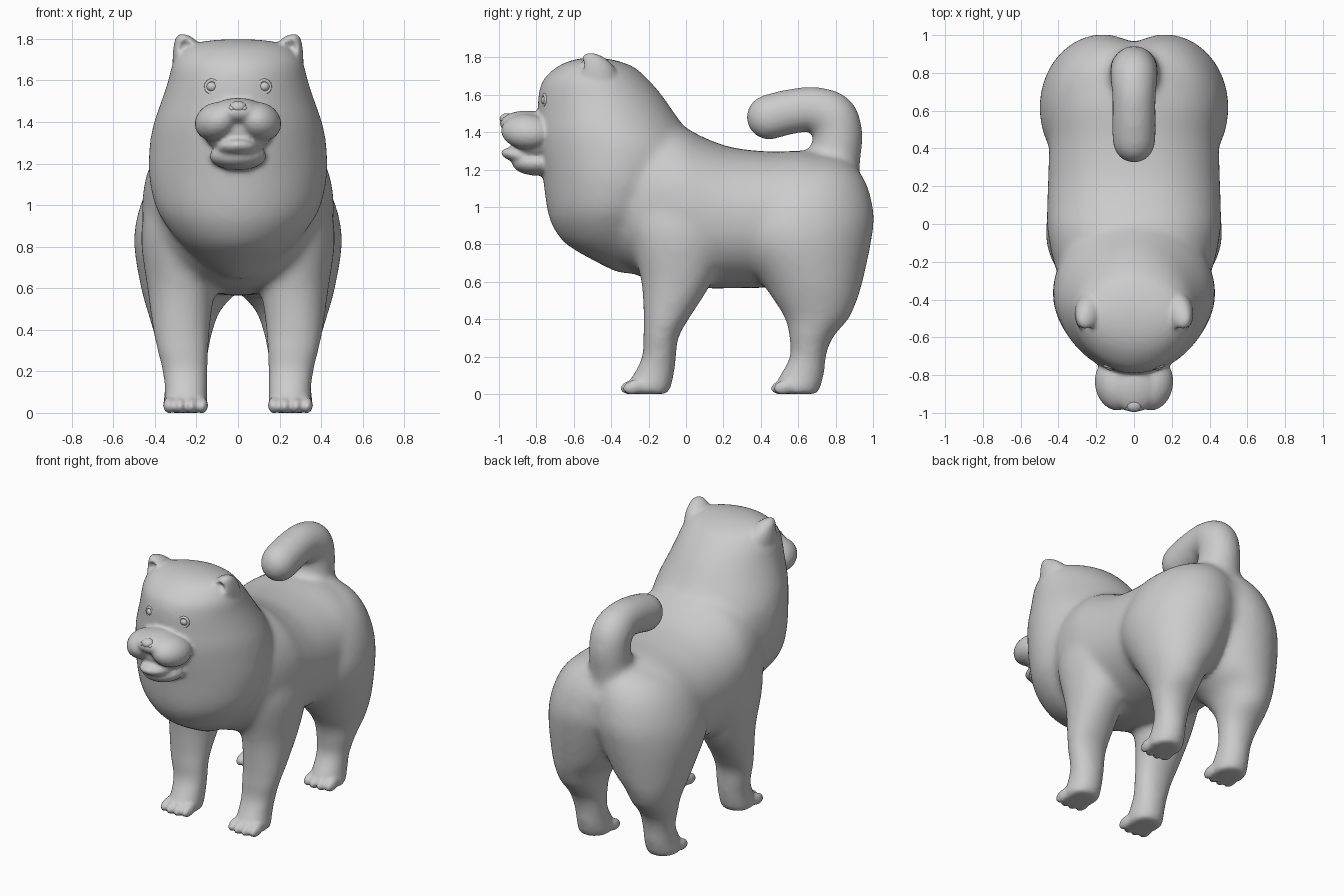
import bpy, bmesh, math
from mathutils import Vector, Matrix

if "Cube" in bpy.data.objects:
    bpy.data.objects.remove(bpy.data.objects["Cube"])


def spline(rows, sub=5):
    """Catmull-Rom refinement of a list of number rows."""
    out = []
    for i in range(len(rows) - 1):
        p = [rows[max(i - 1, 0)], rows[i], rows[i + 1], rows[min(i + 2, len(rows) - 1)]]
        for k in range(sub):
            t = k / sub
            out.append([0.5 * (2 * b + (c - a) * t + (2 * a - 5 * b + 4 * c - d) * t * t
                               + (3 * b - a - 3 * c + d) * t ** 3) for a, b, c, d in zip(*p)])
    return out + [list(rows[-1])]


def add_object(name, bm):
    bmesh.ops.recalc_face_normals(bm, faces=bm.faces[:])
    me = bpy.data.meshes.new(name)
    bm.to_mesh(me)
    bm.free()
    ob = bpy.data.objects.new(name, me)
    bpy.context.collection.objects.link(ob)
    for f in me.polygons:
        f.use_smooth = True
    return ob


def skin(name, rings):
    """Closed surface through equal-sized rings of points."""
    bm = bmesh.new()
    vs = [[bm.verts.new(p) for p in r] for r in rings]
    n = len(vs[0])
    for a, b in zip(vs, vs[1:]):
        for i in range(n):
            bm.faces.new((a[i], a[(i + 1) % n], b[(i + 1) % n], b[i]))
    bm.faces.new(vs[0])
    bm.faces.new(vs[-1][::-1])
    return add_object(name, bm)


def loft(name, rows, axis='Z', e=2.0, side=1, n=40):
    """Rows are (level, depth min, depth max, x min, x max)."""
    rings = []
    for t, a0, a1, b0, b1 in spline(rows):
        ring = []
        for i in range(n):
            c, s = math.cos(2 * math.pi * i / n), math.sin(2 * math.pi * i / n)
            a = (a0 + a1) / 2 + (a1 - a0) / 2 * math.copysign(abs(c) ** (2 / e), c)
            b = (b0 + b1) / 2 + (b1 - b0) / 2 * math.copysign(abs(s) ** (2 / e), s)
            ring.append((side * b, a, t) if axis == 'Z' else (side * b, t, a))
        rings.append(ring)
    return skin(name, rings)


def ball(name, loc, r, rot=(0, 0, 0)):
    bm = bmesh.new()
    bmesh.ops.create_uvsphere(bm, u_segments=32, v_segments=20, radius=1)
    m = Matrix.Translation(loc)
    for ang, ax in zip(rot, 'XYZ'):
        m = m @ Matrix.Rotation(ang, 4, ax)
    bm.transform(m @ Matrix.Diagonal((*r, 1)))
    return add_object(name, bm)


def fuse(name, parts, voxel, smooth):
    """Join parts, remesh to one skin and relax it."""
    bpy.ops.object.select_all(action='DESELECT')
    for p in parts:
        p.select_set(True)
    bpy.context.view_layer.objects.active = parts[0]
    bpy.ops.object.join()
    ob = bpy.context.view_layer.objects.active
    ob.name = name
    m = ob.modifiers.new('skin', 'REMESH')
    m.mode, m.voxel_size, m.use_smooth_shade = 'VOXEL', voxel, True
    m = ob.modifiers.new('relax', 'SMOOTH')
    m.factor, m.iterations = 0.5, smooth
    bpy.ops.object.convert(target='MESH')
    return bpy.context.view_layer.objects.active


# Trunk, lofted from chest to rump
coat = [loft('trunk', [
    (-0.48, .85, 1.20, -.18, .18), (-0.38, .72, 1.34, -.32, .32), (-0.25, .63, 1.45, -.41, .41),
    (-0.05, .58, 1.44, -.457, .457), (0.10, .565, 1.37, -.46, .46), (0.25, .565, 1.318, -.455, .455),
    (0.45, .57, 1.297, -.45, .45), (0.65, .60, 1.30, -.45, .45), (0.80, .66, 1.27, -.36, .36),
    (0.90, .78, 1.20, -.25, .25), (0.965, .90, 1.08, -.10, .10)], 'Y', 2.2)]

# Head and mane, stacked horizontal sections
coat.append(loft('mane', [
    (0.645, -.36, -.22, -.05, .05), (0.70, -.47, -.17, -.14, .14), (0.80, -.64, -.12, -.26, .26),
    (0.90, -.715, -.08, -.345, .345), (1.00, -.745, -.03, -.40, .40), (1.15, -.765, .03, -.43, .43),
    (1.30, -.79, .06, -.425, .425), (1.40, -.80, .01, -.405, .405), (1.50, -.795, -.06, -.37, .37),
    (1.60, -.79, -.13, -.337, .337), (1.68, -.765, -.20, -.317, .317),
    (1.75, -.69, -.28, -.27, .27), (1.785, -.61, -.38, -.19, .19), (1.798, -.54, -.45, -.08, .08)],
    e=1.9))

# Tail, a thick tube curling forward over the back
path = spline([(0.78, 1.15, .14), (0.80, 1.28, .137), (0.812, 1.40, .132), (0.78, 1.485, .132),
               (0.68, 1.522, .122), (0.56, 1.51, .122), (0.44, 1.48, .123)])
rings = []
for i, (y, z, r) in enumerate(path):
    a, b = path[max(i - 1, 0)], path[min(i + 1, len(path) - 1)]
    d = Vector((0, b[0] - a[0], b[1] - a[1])).normalized()
    u, v = Vector((1, 0, 0)), Vector((0, -d.z, d.y))
    rings.append([Vector((0, y, z)) + r * (u * math.cos(t) * .96 + v * math.sin(t))
                  for t in (k * math.pi / 16 for k in range(32))])
coat += [skin('tail', rings), ball('tail_tip', (0, .445, 1.48), (.116, .125, .123))]

# Legs, one pair at a time
for s in (1, -1):
    coat.append(loft('front_leg', [
        (0.0, -.33, -.09, .145, .36), (0.05, -.32, -.075, .143, .36), (0.10, -.285, -.063, .145, .353),
        (0.20, -.235, -.052, .143, .365), (0.30, -.23, -.04, .14, .39), (0.40, -.227, .015, .135, .41),
        (0.60, -.24, .14, .11, .437), (0.80, -.29, .21, .08, .465), (0.92, -.31, .22, .09, .46),
        (1.05, -.29, .20, .10, .43), (1.18, -.2, .12, .12, .36)], e=2.1, side=s))
    coat.append(loft('hind_leg', [
        (0.0, .49, .71, .15, .36), (0.05, .475, .725, .145, .362), (0.10, .50, .74, .15, .355),
        (0.20, .555, .75, .15, .36), (0.30, .552, .785, .14, .385), (0.40, .53, .87, .12, .41),
        (0.50, .47, .915, .08, .44), (0.60, .40, .945, -.01, .467), (0.80, .25, .988, -.12, .50),
        (0.95, .23, 1.005, -.16, .485), (1.10, .30, .975, -.16, .425), (1.20, .45, .92, -.14, .33),
        (1.26, .60, .85, -.08, .20)], e=2.0, side=s))
coat = fuse('coat', coat, 0.02, 14)

# Muzzle and jaw
detail = [coat,
          ball('snout', (0, -.78, 1.37), (.17, .16, .135)),
          ball('bridge', (0, -.85, 1.447), (.135, .147, .068)),
          ball('lower_jaw', (0, -.86, 1.272), (.10, .13, .045), (-.15, 0, 0)),
          ball('chin', (0, -.79, 1.235), (.135, .14, .068))]
for s in (1, -1):
    detail.append(ball('lip', (s * .102, -.85, 1.402), (.106, .14, .092), (0, s * .4, -s * .25)))
    # Ears with a scooped front
    ear = loft('ear', [(1.60, -.57, -.36, .14, .31), (1.68, -.58, -.36, .15, .315),
                       (1.75, -.575, -.385, .17, .312), (1.80, -.555, -.44, .21, .302),
                       (1.822, -.535, -.49, .25, .288)], side=s)
    cup = ball('ear_cutter', (s * .25, -.59, 1.75), (.045, .065, .055))
    cup.hide_render = True
    m = ear.modifiers.new('cup', 'BOOLEAN')
    m.object, m.operation, m.solver = cup, 'DIFFERENCE', 'EXACT'
    bpy.ops.object.select_all(action='DESELECT')
    ear.select_set(True)
    bpy.context.view_layer.objects.active = ear
    bpy.ops.object.convert(target='MESH')
    ear = bpy.context.view_layer.objects.active
    bpy.data.objects.remove(cup)
    detail.append(ear)
    # Toes
    for y in (-.298, .507):
        for k in (-1.5, -.5, .5, 1.5):
            detail.append(ball('toe', (s * (.252 + k * .053), y + .014 * abs(k), .037),
                               (.029, .062, .038), (.2, 0, 0)))
fuse('dog_body', detail, 0.012, 4)

# Nose and eyes
ball('nose', (0, -.958, 1.47), (.042, .038, .031))
for s in (1, -1):
    ball('nostril_wing', (s * .028, -.968, 1.464), (.018, .022, .016))
    ball('eye', (s * .125, -.748, 1.57), (.028, .027, .025))
    bpy.ops.mesh.primitive_torus_add(major_radius=.03, minor_radius=.009, major_segments=28,
                                     minor_segments=10, location=(s * .125, -.757, 1.57),
                                     rotation=(math.pi / 2, 0, s * .25))
    lid = bpy.context.object
    lid.name = 'eyelid'
    bpy.ops.object.shade_smooth()
